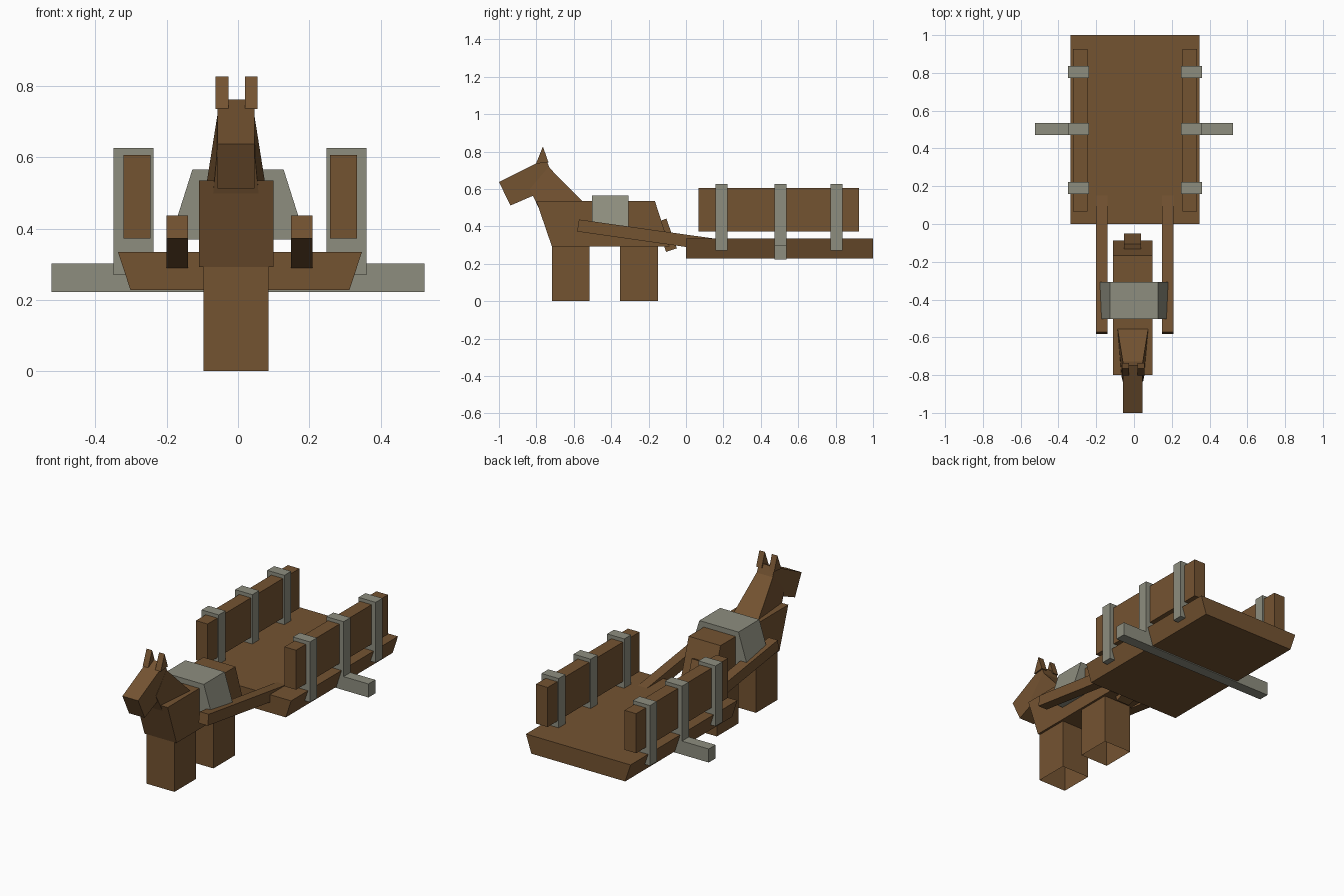
import bpy, bmesh

if "Cube" in bpy.data.objects:
    bpy.data.objects.remove(bpy.data.objects["Cube"])


def material(name, rgb):
    m = bpy.data.materials.new(name)
    m.diffuse_color = (*rgb, 1)
    m.use_nodes = True
    m.node_tree.nodes["Principled BSDF"].inputs["Base Color"].default_value = m.diffuse_color
    return m


WOOD = material("brown", (0.175, 0.087, 0.031))
METAL = material("warm_grey", (0.27, 0.27, 0.212))


def loft(name, mat, ring_a, ring_b, open_bottom=False):
    """Solid between two matching rings of 3D points."""
    bm = bmesh.new()
    a = [bm.verts.new(p) for p in ring_a]
    b = [bm.verts.new(p) for p in ring_b]
    n = len(a)
    bm.faces.new(a)
    bm.faces.new(b[::-1])
    for i in range(n):
        j = (i + 1) % n
        bm.faces.new((a[j], a[i], b[i], b[j]))
    bmesh.ops.recalc_face_normals(bm, faces=bm.faces)
    if open_bottom:
        low = [f for f in bm.faces if f.normal.z < -0.9]
        bmesh.ops.delete(bm, geom=low, context='FACES_ONLY')
    me = bpy.data.meshes.new(name)
    bm.to_mesh(me)
    bm.free()
    me.materials.append(mat)
    ob = bpy.data.objects.new(name, me)
    bpy.context.collection.objects.link(ob)
    return ob


def side_profile(name, mat, x0, x1, yz):
    """Side outline (y, z) extruded across x."""
    return loft(name, mat, [(x0, y, z) for y, z in yz], [(x1, y, z) for y, z in yz])


def front_profile(name, mat, y0, y1, xz):
    """Front outline (x, z) extruded along y."""
    return loft(name, mat, [(x, y0, z) for x, z in xz], [(x, y1, z) for x, z in xz])


def box(name, mat, x0, x1, y0, y1, z0, z1, open_bottom=False):
    ring = [(y0, z0), (y1, z0), (y1, z1), (y0, z1)]
    return loft(name, mat, [(x0, y, z) for y, z in ring],
                [(x1, y, z) for y, z in ring], open_bottom)


# Cart bed and axle
CART_X = 0.006
front_profile("cart_bed", WOOD, 0.0, 1.0,
              [(-0.302, 0.228), (0.313, 0.228), (0.348, 0.335), (-0.337, 0.335)])
box("axle", METAL, -0.524, 0.524, 0.472, 0.536, 0.222, 0.302)

# Side rails with metal straps, and pulling shafts
for side, s in (("left", -1), ("right", 1)):
    xr = CART_X + s * 0.290
    box(f"side_rail_{side}", WOOD, xr - 0.038, xr + 0.038, 0.066, 0.926, 0.372, 0.606)
    xs = CART_X + s * 0.299
    for i, y in enumerate((0.19, 0.504, 0.804)):
        box(f"rail_strap_{side}_{i + 1}", METAL, xs - 0.056, xs + 0.056,
            y - 0.032, y + 0.032, 0.27, 0.627)
    xp = CART_X - 0.002 + s * 0.175
    side_profile(f"shaft_{side}", WOOD, xp - 0.03, xp + 0.03,
                 [(-0.582, 0.373), (0.176, 0.265), (0.187, 0.33), (-0.572, 0.437)])

# Animal body and open-bottomed legs
side_profile("body", WOOD, -0.11, 0.099,
             [(-0.80, 0.535), (-0.717, 0.293), (-0.088, 0.293), (-0.166, 0.535)])
box("front_legs", WOOD, -0.097, 0.086, -0.717, -0.516, 0, 0.295, True)
box("back_legs", WOOD, -0.097, 0.086, -0.353, -0.15, 0, 0.295, True)

# Tail
side_profile("tail", WOOD, -0.052, 0.036,
             [(-0.157, 0.422), (-0.107, 0.264), (-0.049, 0.283), (-0.105, 0.442)])

# Neck, widening towards the body
loft("neck", WOOD,
     [(-0.087, -0.555, 0.535), (0.075, -0.555, 0.535),
      (0.063, -0.762, 0.444), (-0.075, -0.762, 0.444)],
     [(-0.058, -0.735, 0.718), (0.046, -0.735, 0.718),
      (0.048, -0.835, 0.60), (-0.060, -0.835, 0.60)])

# Head and ears
side_profile("head", WOOD, -0.057, 0.046,
             [(-1.0, 0.637), (-0.938, 0.512), (-0.69, 0.62), (-0.75, 0.763)])
for side, x in (("left", -0.045), ("right", 0.037)):
    side_profile(f"ear_{side}", WOOD, x - 0.018, x + 0.018,
                 [(-0.802, 0.736), (-0.735, 0.742), (-0.765, 0.827)])

# Harness saddle over the back
front_profile("saddle", METAL, -0.503, -0.308,
              [(-0.19, 0.37), (0.19, 0.37), (0.128, 0.566), (-0.128, 0.566)])
